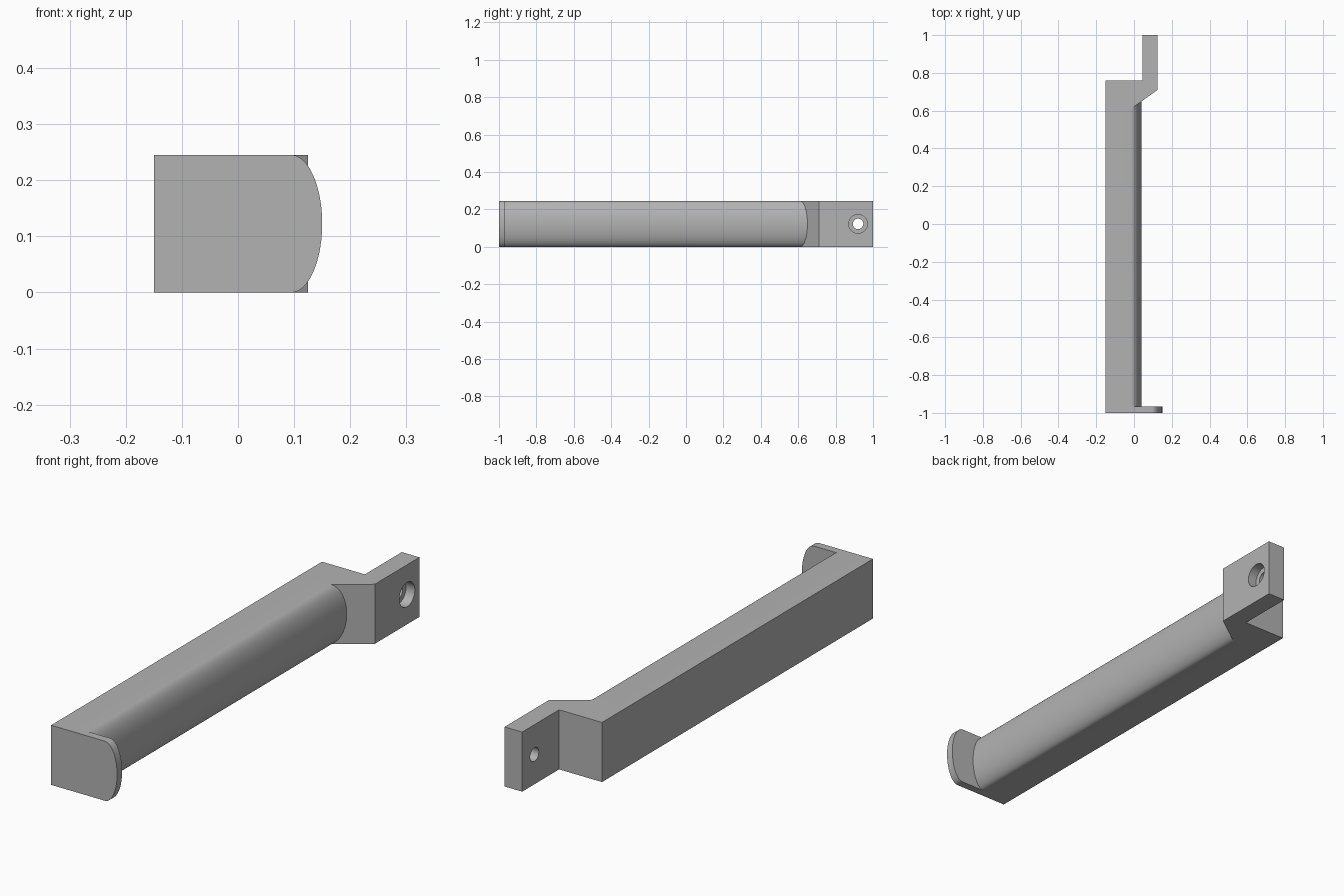
import bpy, bmesh, math
from mathutils import Vector, Matrix

cube = bpy.data.objects.get("Cube")
if cube:
    bpy.data.objects.remove(cube, do_unlink=True)

HEIGHT = 0.245
LEFT = -0.15
SLOPE_X, SLOPE_Y = -0.015, 0.61
PLATE_X, PLATE_Y = 0.125, 0.71

grey = bpy.data.materials.new("plain_grey")
grey.use_nodes = True
colour = (0.45, 0.45, 0.45, 1)
grey.diffuse_color = colour
grey.node_tree.nodes["Principled BSDF"].inputs["Base Color"].default_value = colour


def make(name, start, end):
    """Solid between two matching outlines."""
    bm = bmesh.new()
    a = [bm.verts.new(p) for p in start]
    b = [bm.verts.new(p) for p in end]
    bm.faces.new(a)
    bm.faces.new(b[::-1])
    n = len(a)
    for i in range(n):
        j = (i + 1) % n
        bm.faces.new((a[i], b[i], b[j], a[j]))
    bmesh.ops.recalc_face_normals(bm, faces=bm.faces)
    mesh = bpy.data.meshes.new(name)
    bm.to_mesh(mesh)
    bm.free()
    obj = bpy.data.objects.new(name, mesh)
    bpy.context.collection.objects.link(obj)
    mesh.materials.append(grey)
    return obj


def smooth(obj):
    bpy.ops.object.select_all(action='DESELECT')
    obj.select_set(True)
    bpy.context.view_layer.objects.active = obj
    bpy.ops.object.shade_smooth_by_angle(angle=math.radians(30))


def d_profile(centre_x, bulge, steps=40):
    """Rectangle whose right side is half an ellipse, as (x, z)."""
    h = HEIGHT / 2
    pts = [(LEFT, HEIGHT), (LEFT, 0)]
    for i in range(steps + 1):
        t = math.pi * (i / steps - 0.5)
        pts.append((centre_x + bulge * math.cos(t), h + h * math.sin(t)))
    return pts


def slope_y(x):
    rate = (PLATE_Y - SLOPE_Y) / (PLATE_X - SLOPE_X)
    return SLOPE_Y + max(0, x - SLOPE_X) * rate


# End flange with a rounded edge
rim = d_profile(0.095, 0.055)
smooth(make("end_flange", [(x, -1, z) for x, z in rim],
            [(x, -0.967, z) for x, z in rim]))

# Long rounded grip, ending on the sloped shoulder
grip = d_profile(SLOPE_X, 0.055)
smooth(make("grip_bar", [(x, -0.967, z) for x, z in grip],
            [(x, slope_y(x), z) for x, z in grip]))

# Shoulder block with mounting plate
plan = [(LEFT, SLOPE_Y), (SLOPE_X, SLOPE_Y), (PLATE_X, PLATE_Y), (PLATE_X, 1),
        (0.045, 1), (0.045, 0.76), (LEFT, 0.76)]
mount = make("mounting_shoulder", [(x, y, 0) for x, y in plan],
             [(x, y, HEIGHT) for x, y in plan])


# Screw hole and its wider recess
def cutter(name, radius, x0, x1):
    ring = [2 * math.pi * i / 48 for i in range(48)]
    outline = [(0.92 + radius * math.cos(t), HEIGHT / 2 + radius * math.sin(t)) for t in ring]
    obj = make(name, [(x0, y, z) for y, z in outline], [(x1, y, z) for y, z in outline])
    obj.hide_render = True
    return obj


cutters = [cutter("screw_hole_cutter", 0.028, 0, 0.2),
           cutter("screw_recess_cutter", 0.05, 0.085, 0.2)]
bpy.context.view_layer.objects.active = mount
for c in cutters:
    mod = mount.modifiers.new(c.name, 'BOOLEAN')
    mod.operation = 'DIFFERENCE'
    mod.solver = 'EXACT'
    mod.object = c
    bpy.ops.object.modifier_apply(modifier=mod.name)
for c in cutters:
    bpy.data.objects.remove(c, do_unlink=True)
smooth(mount)
